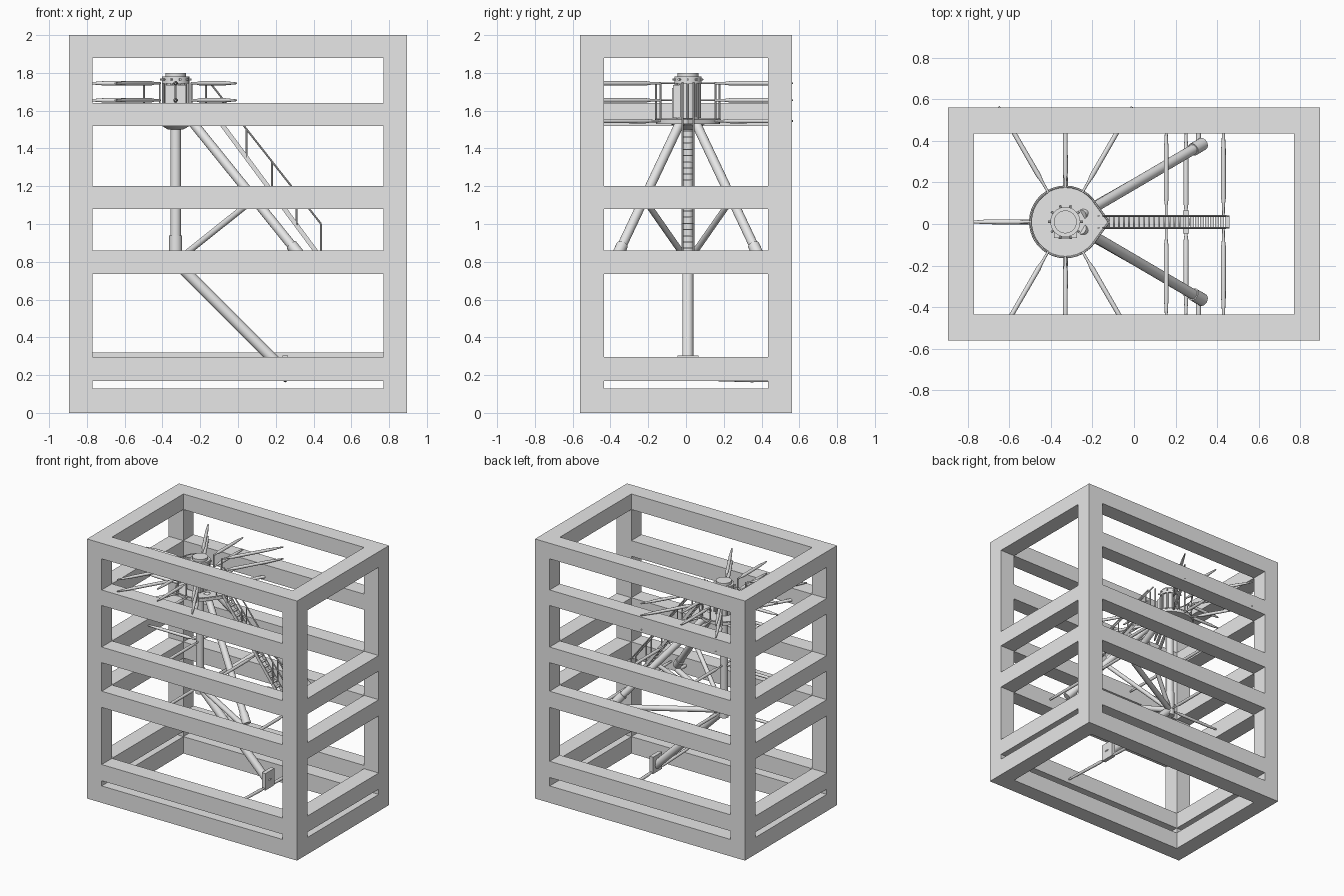
import bpy, bmesh, math
from mathutils import Vector

cube = bpy.data.objects.get("Cube")
if cube:
    bpy.data.objects.remove(cube, do_unlink=True)

grey = bpy.data.materials.new("plain_grey")
grey.use_nodes = True
grey.diffuse_color = (0.8, 0.8, 0.8, 1)
grey.node_tree.nodes["Principled BSDF"].inputs["Base Color"].default_value = (0.8, 0.8, 0.8, 1)

CX, CY = -0.33, 0.01          # tower axis
parts = []


def finish(name, bm):
    bmesh.ops.recalc_face_normals(bm, faces=bm.faces)
    mesh = bpy.data.meshes.new(name)
    bm.to_mesh(mesh)
    bm.free()
    mesh.materials.append(grey)
    obj = bpy.data.objects.new(name, mesh)
    bpy.context.collection.objects.link(obj)
    parts.append(obj)
    return obj


def box(name, lo, hi):
    bm = bmesh.new()
    bmesh.ops.create_cube(bm, size=1)
    for v in bm.verts:
        v.co = [(a + b) / 2 + c * (b - a) for a, b, c in zip(lo, hi, v.co)]
    return finish(name, bm)


def prism(name, outline, offset):
    """Extrude a flat outline of 3D points along an offset."""
    bm = bmesh.new()
    face = bm.faces.new([bm.verts.new(p) for p in outline])
    ext = bmesh.ops.extrude_face_region(bm, geom=[face])
    bmesh.ops.translate(bm, vec=offset, verts=[g for g in ext["geom"] if isinstance(g, bmesh.types.BMVert)])
    return finish(name, bm)


def rod(name, start, end, profile, sides=16):
    """Round bar from start to end; profile is a radius or (fraction, radius) pairs."""
    if not isinstance(profile, (list, tuple)):
        profile = [(0, profile), (1, profile)]
    start, end = Vector(start), Vector(end)
    turn = (end - start).to_track_quat('Z', 'Y')
    bm = bmesh.new()
    rings = []
    for t, r in profile:
        ring = []
        for i in range(sides):
            a = math.tau * i / sides
            ring.append(bm.verts.new(start.lerp(end, t) + turn @ Vector((r * math.cos(a), r * math.sin(a), 0))))
        rings.append(ring)
    for a, b in zip(rings, rings[1:]):
        for i in range(sides):
            j = (i + 1) % sides
            bm.faces.new((a[i], a[j], b[j], b[i]))
    bm.faces.new(rings[0])
    bm.faces.new(rings[-1])
    return finish(name, bm)


def polar(angle, radius, z):
    a = math.radians(angle)
    return Vector((CX + radius * math.cos(a), CY + radius * math.sin(a), z))


SPOKE = [(0, 0.006), (0.12, 0.007), (0.2, 0.012), (0.75, 0.011), (1, 0.005)]

# Outer frame: corner posts
W, D, T = 0.895, 0.56, 0.125
for sx in (-1, 1):
    for sy in (-1, 1):
        xs, ys = sorted((sx * W, sx * (W - T))), sorted((sy * D, sy * (D - T)))
        box("corner_post", (xs[0], ys[0], 0), (xs[1], ys[1], 2))

# Outer frame: horizontal beams, with an open right side at the deck level
for z0, z1 in ((0, 0.13), (0.17, 0.295), (0.735, 0.86), (1.08, 1.2), (1.52, 1.64), (1.88, 2)):
    lift = 0.025 if z0 == 0.17 else 0
    box("front_beam", (T - W, -D, z0), (W - T, T - D, z1))
    box("back_beam", (T - W, D - T, z0 + lift), (W - T, D, z1 + lift))
    box("side_beam", (-W, T - D, z0), (T - W, D - T, z1))
    if z0 != 1.52:
        box("side_beam", (W - T, T - D, z0), (W, D - T, z1))

# Column with base collar
rod("column", (CX, CY, 0.78), (CX, CY, 1.55), 0.028, 24)
rod("column_collar", (CX, CY, 0.75), (CX, CY, 0.94), 0.034, 24)

# Slanted legs, foot sleeves, braces and base ties
base = Vector((CX, CY, 0.8))
for s in (-1, 1):
    top = Vector((-0.25, CY + s * 0.035, 1.55))
    foot = Vector((0.33, CY + s * 0.375, 0.83))
    rod("slanted_leg", top, foot, 0.025, 20)
    rod("foot_sleeve", top.lerp(foot, 0.92), foot, 0.031, 20)
    rod("leg_brace", base, top.lerp(foot, 0.58), 0.016)
    rod("base_tie", base, foot - Vector((0, 0, 0.04)), 0.02)
    rod("foot_spoke", foot - Vector((0.02, 0, 0.03)), (0.31, s * 0.5, 0.8), 0.012)

# Inclined lower strut with end plate and cross rod
rod("lower_strut", (CX, CY, 0.8), (0.25, CY, 0.22), 0.029, 20)
box("end_plate", (0.235, CY - 0.055, 0.175), (0.265, CY + 0.055, 0.305))
for s in (-1, 1):
    rod("plate_rod", (0.25, CY, 0.185), (0.25, s * 0.46, 0.185 - s * 0.016), SPOKE)

# Teardrop deck with a rim
outline = [polar(a, 0.17, 1.53) for a in range(30, 331, 10)] + [Vector((-0.12, CY, 1.53))]
prism("deck", outline, (0, 0, 0.022))
for i, p in enumerate(outline):
    rod("deck_rim", p + Vector((0, 0, 0.025)), outline[(i + 1) % len(outline)] + Vector((0, 0, 0.025)), 0.005, 6)
rod("deck_underside", (CX, CY, 1.5), (CX, CY, 1.535), [(0, 0.04), (1, 0.1)], 24)

# Hub drum, cap, ribs and door
rod("hub_drum", (CX, CY, 1.55), (CX, CY, 1.75), 0.06, 32)
rod("hub_cap", (CX, CY, 1.745), (CX, CY, 1.78), 0.072, 32)
rod("hub_lid", (CX, CY, 1.78), (CX, CY, 1.8), 0.055, 32)
for a in range(0, 360, 36):
    rod("hub_rib", polar(a, 0.066, 1.56), polar(a, 0.066, 1.745), 0.007, 8)
    rod("cap_lug", polar(a, 0.068, 1.765), polar(a, 0.084, 1.765), 0.006, 8)
box("hub_door_frame", (CX - 0.055, -0.068, 1.56), (CX + 0.055, -0.02, 1.735))
box("hub_door", (CX - 0.032, -0.073, 1.565), (CX + 0.032, -0.066, 1.72))

# Spokes around the deck, their posts and the rear guard rail
for a in (60, 90, 120, 180, 240, 270, 300):
    reach = 0.46 if a == 180 else 0.52 if a in (90, 270) else 0.64
    for z in (1.545, 1.655, 1.745):
        rod("deck_spoke", polar(a, 0.165, z), polar(a, reach, z), SPOKE, 12)
    rod("rail_post", polar(a, 0.168, 1.55), polar(a, 0.168, 1.75), 0.005, 8)
for z in (1.655, 1.745):
    for a in range(120, 240, 10):
        rod("guard_rail", polar(a, 0.165, z), polar(a + 10, 0.165, z), 0.004, 6)

# Horizontal spokes on the column
for a, reach in ((90, 0.46), (180, 0.46), (270, 0.46)):
    for z in (0.8, 1.15):
        rod("column_spoke", polar(a, 0.02, z), polar(a, reach, z), SPOKE, 12)


# Stair: stringers, treads, handrails and side spokes
def stair_z(x):
    return 1.52 - 1.35 * (x + 0.08)


X0, X1 = -0.12, 0.46
for y in (-0.022, 0.036):
    side = [Vector((x, y, stair_z(x) + dz)) for x, dz in ((X0, 0.02), (X1, 0.02), (X1, -0.02), (X0, -0.02))]
    prism("stair_stringer", side, (0, 0.006, 0))
    rod("handrail", (-0.15, y + 0.003, 1.75), (0.44, y + 0.003, 1.0), 0.005, 8)
    for x in (-0.17, -0.08, 0.045, 0.18, 0.31, 0.44):
        top = min(1.745, 1.0 + 1.27 * (0.44 - x))
        rod("handrail_post", (x, y + 0.003, max(0.8, min(1.545, stair_z(x)))), (x, y + 0.003, top), 0.005, 8)
steps = 24
for i in range(steps):
    x = X0 + (X1 - X0) * (i + 0.5) / steps
    z = stair_z(x)
    box("stair_tread", (x - 0.01, -0.02, z - 0.003), (x + 0.01, 0.04, z + 0.003))
for x in (0.155, 0.43):
    for s in (-1, 1):
        z = stair_z(x) - 0.03
        rod("stair_spoke", (x, CY + s * 0.03, z), (x, s * 0.47, z), SPOKE, 12)

# Smooth the round parts, keep hard edges
bpy.ops.object.select_all(action='DESELECT')
for obj in parts:
    obj.select_set(True)
bpy.context.view_layer.objects.active = parts[0]
bpy.ops.object.shade_smooth_by_angle(angle=math.radians(35))
